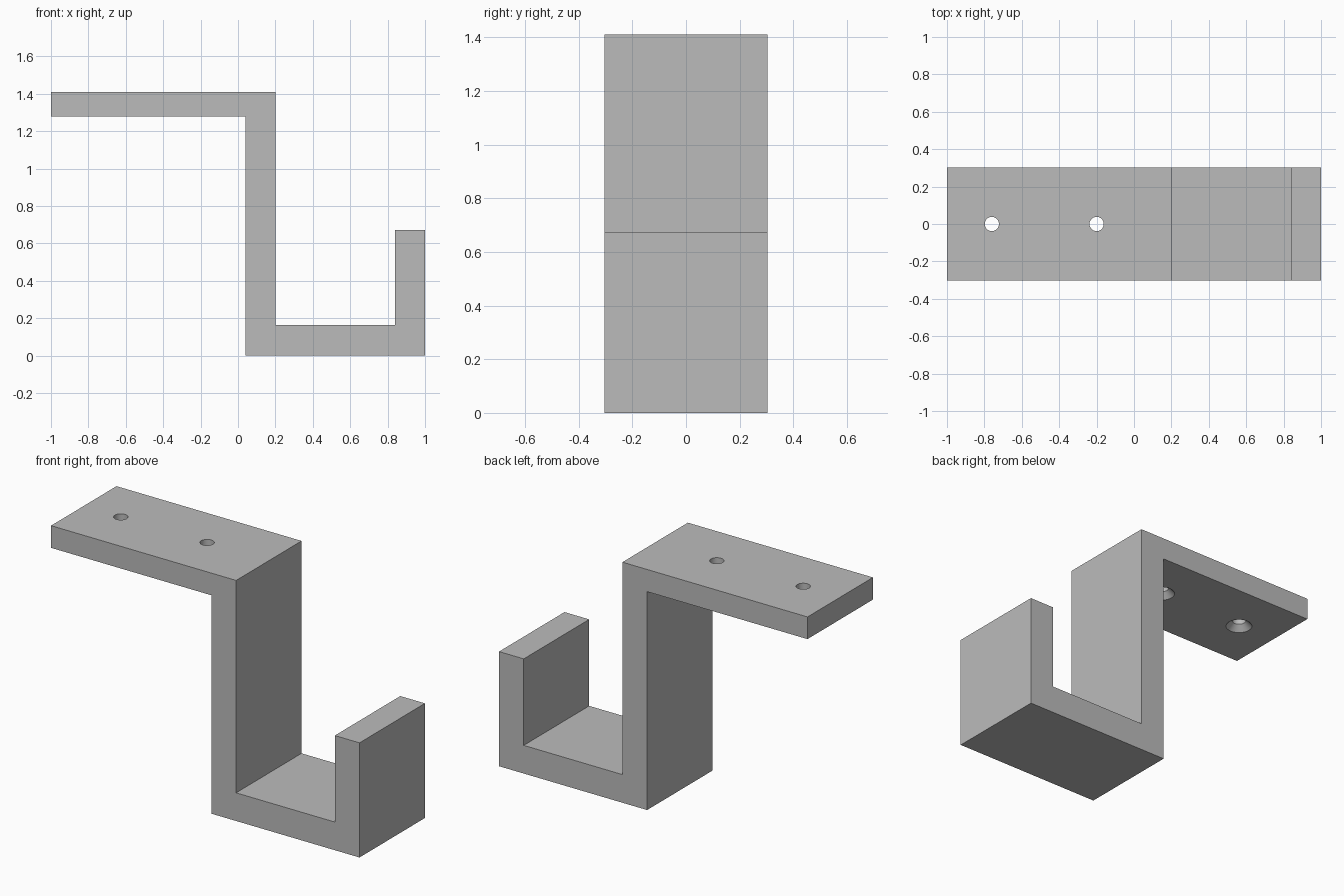
import bpy, bmesh, math

if "Cube" in bpy.data.objects:
    bpy.data.objects.remove(bpy.data.objects["Cube"])

HALF_DEPTH = 0.303
TOP, PLATE_BOTTOM = 1.41, 1.28

grey = bpy.data.materials.new("light_grey")
grey.diffuse_color = (0.5, 0.5, 0.5, 1)
grey.use_nodes = True
grey.node_tree.nodes["Principled BSDF"].inputs["Base Color"].default_value = grey.diffuse_color


def make_object(name, bm):
    bmesh.ops.recalc_face_normals(bm, faces=bm.faces)
    mesh = bpy.data.meshes.new(name)
    bm.to_mesh(mesh)
    bm.free()
    mesh.materials.append(grey)
    obj = bpy.data.objects.new(name, mesh)
    bpy.context.collection.objects.link(obj)
    return obj


# Hook bracket: side profile extruded through its depth
profile = [(-1, TOP), (-1, PLATE_BOTTOM), (0.04, PLATE_BOTTOM), (0.04, 0),
           (1, 0), (1, 0.672), (0.84, 0.672), (0.84, 0.165),
           (0.2, 0.165), (0.2, TOP)]
bm = bmesh.new()
face = bm.faces.new([bm.verts.new((x, -HALF_DEPTH, z)) for x, z in profile])
ext = bmesh.ops.extrude_face_region(bm, geom=[face])
bmesh.ops.translate(bm, vec=(0, 2 * HALF_DEPTH, 0),
                    verts=[g for g in ext["geom"] if isinstance(g, bmesh.types.BMVert)])
bracket = make_object("hook_bracket", bm)


# Screw hole cutter: narrow shaft widening to a countersink on the underside
def hole_cutter(x, sides=48):
    rings = [(0.082, PLATE_BOTTOM - 0.01), (0.072, PLATE_BOTTOM),
             (0.038, PLATE_BOTTOM + 0.034), (0.038, TOP + 0.02)]
    bm = bmesh.new()
    loops = []
    for r, z in rings:
        loops.append([bm.verts.new((x + r * math.cos(i * math.tau / sides),
                                    r * math.sin(i * math.tau / sides), z))
                      for i in range(sides)])
    for a, b in zip(loops, loops[1:]):
        for i in range(sides):
            j = (i + 1) % sides
            bm.faces.new((a[i], a[j], b[j], b[i]))
    bm.faces.new(loops[0][::-1])
    bm.faces.new(loops[-1])
    cutter = make_object("screw_hole_cutter", bm)
    cutter.hide_render = True
    return cutter


# Cut both screw holes and remove the cutters
bpy.context.view_layer.objects.active = bracket
bracket.select_set(True)
for x in (-0.76, -0.2):
    cutter = hole_cutter(x)
    mod = bracket.modifiers.new("screw_hole", "BOOLEAN")
    mod.operation = "DIFFERENCE"
    mod.solver = "EXACT"
    mod.object = cutter
    bpy.ops.object.modifier_apply(modifier=mod.name)
    bpy.data.objects.remove(cutter)

bpy.ops.object.shade_smooth_by_angle(angle=math.radians(30))
